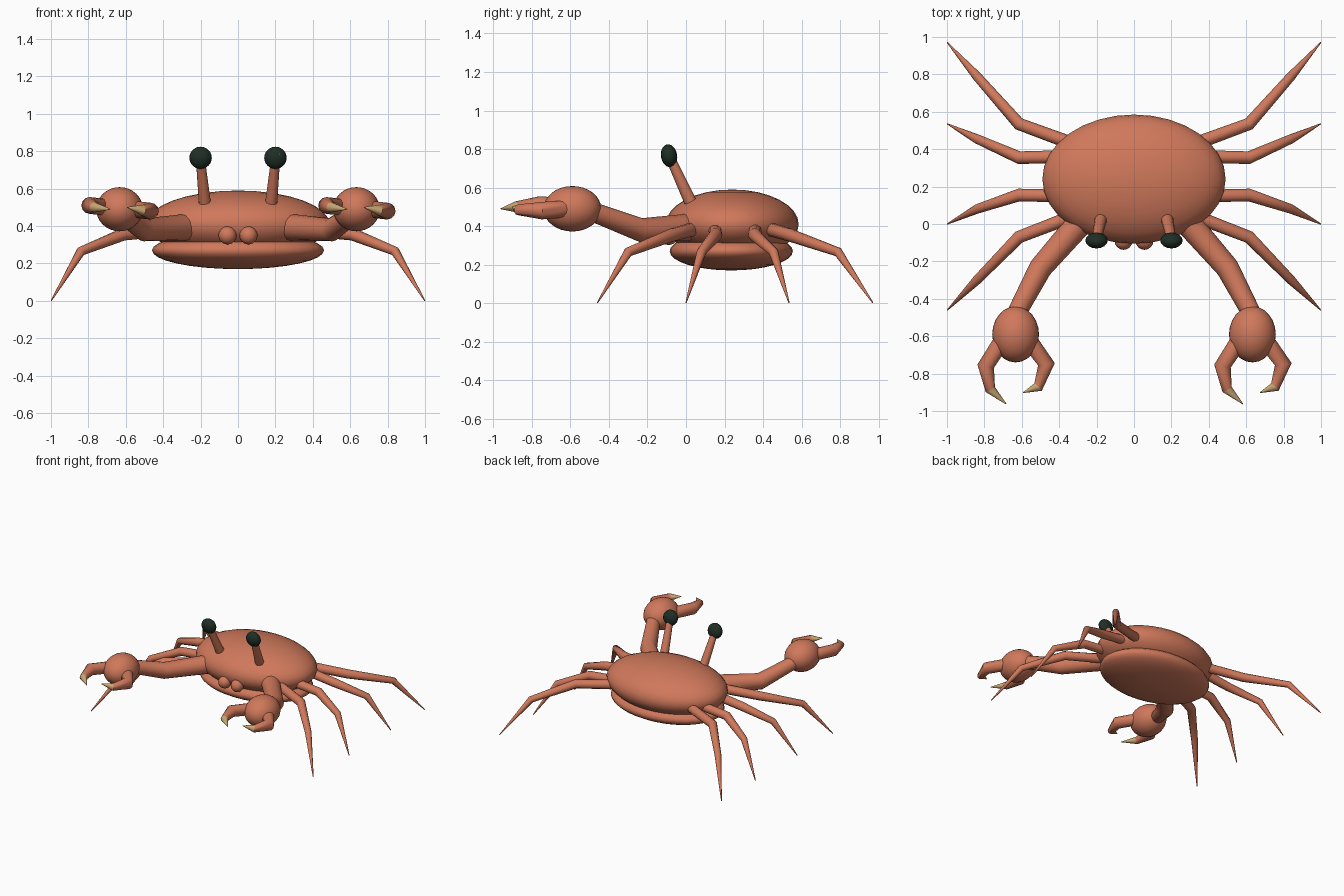
import bpy, bmesh, math
from mathutils import Vector, Matrix

if "Cube" in bpy.data.objects:
    bpy.data.objects.remove(bpy.data.objects["Cube"], do_unlink=True)


def material(name, rgb):
    m = bpy.data.materials.new(name)
    m.use_nodes = True
    m.diffuse_color = (*rgb, 1)
    m.node_tree.nodes["Principled BSDF"].inputs["Base Color"].default_value = (*rgb, 1)
    return m


SHELL = material("shell_orange", (0.63, 0.19, 0.105))
TIP = material("claw_tip_beige", (0.6, 0.40, 0.18))
EYE = material("eye_dark_green", (0.014, 0.028, 0.019))


def finish(bm, name, mats):
    bmesh.ops.recalc_face_normals(bm, faces=bm.faces)
    mesh = bpy.data.meshes.new(name)
    bm.to_mesh(mesh)
    bm.free()
    for m in mats:
        mesh.materials.append(m)
    obj = bpy.data.objects.new(name, mesh)
    bpy.context.collection.objects.link(obj)
    bpy.ops.object.select_all(action="DESELECT")
    obj.select_set(True)
    bpy.context.view_layer.objects.active = obj
    bpy.ops.object.shade_smooth_by_angle(angle=math.radians(50))
    return obj


def ellipsoid(name, centre, radii, mat=SHELL, segs=24, rings=16, tilt=0):
    bm = bmesh.new()
    bmesh.ops.create_uvsphere(bm, u_segments=segs, v_segments=rings, radius=1)
    bm.transform(Matrix.Translation(centre) @ Matrix.Rotation(tilt, 4, "X")
                 @ Matrix.Diagonal((*radii, 1)))
    return finish(bm, name, [mat])


def limb(name, points, radii, sides=12, tip_segments=0):
    """Tapered tube through the points; its last segments take the tip colour."""
    bm = bmesh.new()
    pts = [Vector(p) for p in points]
    rings = []
    for i, (p, r) in enumerate(zip(pts, radii)):
        before = (p - pts[i - 1]).normalized() if i else Vector()
        after = (pts[i + 1] - p).normalized() if i < len(pts) - 1 else Vector()
        t = (before + after).normalized()
        u = t.cross(Vector((0, 0, 1))).normalized()
        v = u.cross(t)
        angles = [2 * math.pi * k / sides for k in range(sides)]
        rings.append([bm.verts.new(p + r * (math.cos(a) * u + math.sin(a) * v))
                      for a in angles])
    for i in range(len(rings) - 1):
        for k in range(sides):
            n = (k + 1) % sides
            f = bm.faces.new((rings[i][k], rings[i][n], rings[i + 1][n], rings[i + 1][k]))
            f.material_index = int(i >= len(rings) - 1 - tip_segments)
    bm.faces.new(rings[0])
    bm.faces.new(rings[-1]).material_index = int(tip_segments > 0)
    return finish(bm, name, [SHELL, TIP])


# Body: domed upper shell over a shallower belly
ellipsoid("upper_shell", (0, 0.24, 0.41), (0.49, 0.345, 0.18), segs=32)
ellipsoid("belly", (0, 0.235, 0.27), (0.46, 0.32, 0.10), segs=32)

# Walking legs: y and z at the root, then y at the bend, knee and tip
LEGS = {
    "front": (0.04, -0.07, -0.30, -0.46),
    "middle_front": (0.15, 0.155, 0.08, 0.0),
    "middle_rear": (0.36, 0.355, 0.455, 0.535),
    "rear": (0.43, 0.535, 0.79, 0.97),
}

for side, s in (("left", 1), ("right", -1)):
    for leg, (root, bend, knee, tip) in LEGS.items():
        limb(f"{side}_{leg}_leg",
             [(s * 0.33, root, 0.385), (s * 0.615, bend, 0.355),
              (s * 0.84, knee, 0.265), (s * 0.998, tip, 0.002)],
             [0.036, 0.034, 0.025, 0.003], sides=10)

    # Arm reaching forward to the claw
    limb(f"{side}_claw_arm",
         [(s * 0.26, 0.04, 0.395), (s * 0.50, -0.235, 0.38), (s * 0.64, -0.50, 0.48)],
         [0.072, 0.062, 0.05], sides=16)

    # Both claws are the same way round: the long finger lies towards -x
    cx = s * 0.633
    ellipsoid(f"{side}_claw_palm", (cx, -0.59, 0.49), (0.125, 0.15, 0.118))
    limb(f"{side}_claw_long_finger",
         [(cx - 0.07, -0.62, 0.50), (cx - 0.16, -0.76, 0.51),
          (cx - 0.135, -0.885, 0.50), (cx - 0.05, -0.963, 0.49)],
         [0.045, 0.045, 0.028, 0.002], tip_segments=1)
    limb(f"{side}_claw_short_finger",
         [(cx + 0.07, -0.62, 0.49), (cx + 0.165, -0.75, 0.48),
          (cx + 0.12, -0.872, 0.485), (cx + 0.04, -0.902, 0.50)],
         [0.045, 0.045, 0.028, 0.002], tip_segments=1)

    # Eye on a forward-leaning stalk, with a small glint
    limb(f"{side}_eye_stalk",
         [(s * 0.175, 0.035, 0.50), (s * 0.2, -0.08, 0.75)], [0.034, 0.025])
    ellipsoid(f"{side}_eye", (s * 0.2, -0.088, 0.765), (0.06, 0.042, 0.06), EYE,
              segs=16, rings=12, tilt=math.radians(10))
    ellipsoid(f"{side}_eye_glint", (s * 0.2 + 0.018, -0.122, 0.783),
              (0.009, 0.005, 0.009), TIP, segs=8, rings=6)

    # Mouth bead
    ellipsoid(f"{side}_mouth_bead", (s * 0.056, -0.09, 0.35), (0.048,) * 3,
              segs=16, rings=12)
